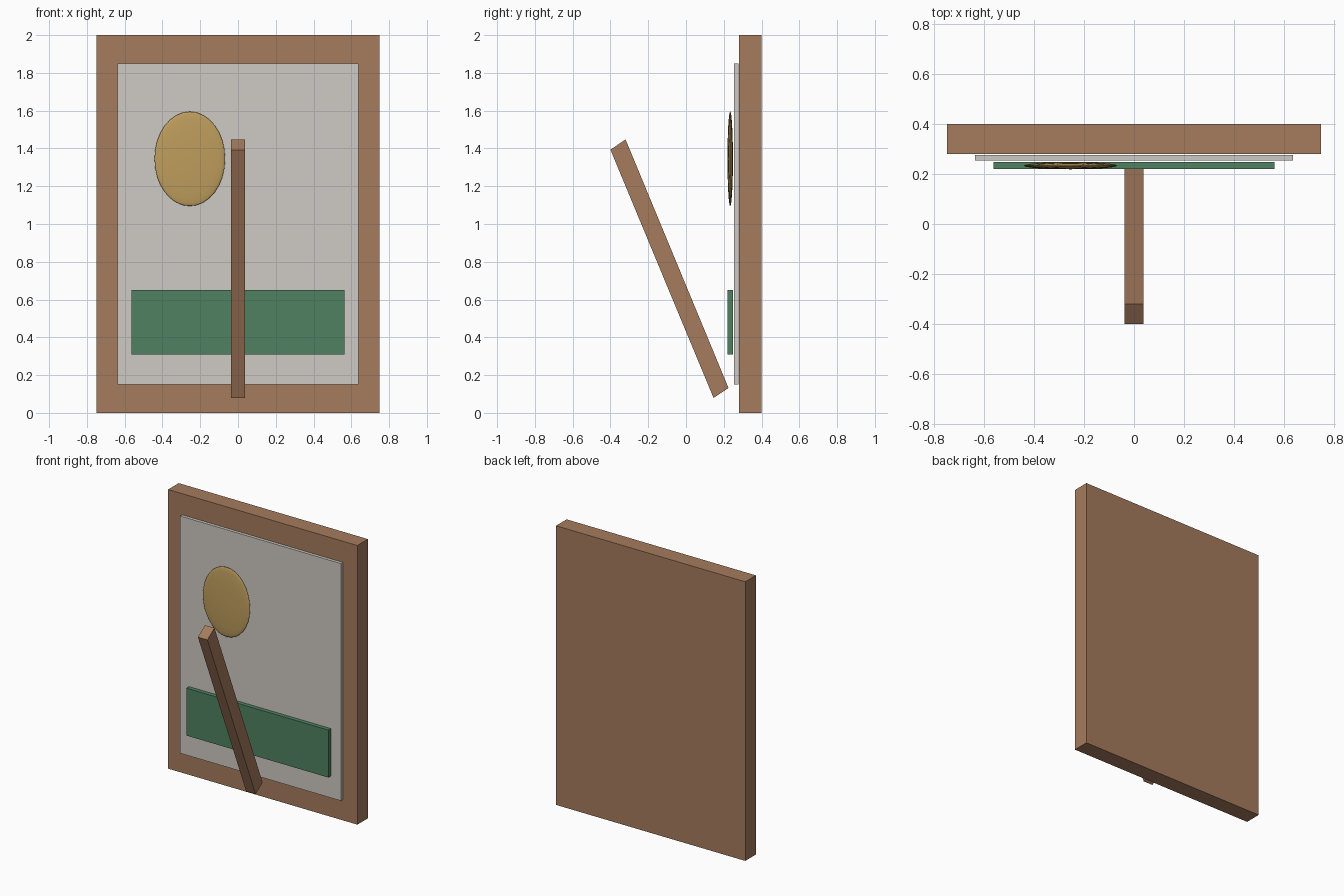
import bpy
import bmesh

if "Cube" in bpy.data.objects:
    bpy.data.objects.remove(bpy.data.objects["Cube"])


def material(name, rgb):
    m = bpy.data.materials.new(name)
    m.diffuse_color = (*rgb, 1)
    m.use_nodes = True
    m.node_tree.nodes["Principled BSDF"].inputs["Base Color"].default_value = m.diffuse_color
    return m


wood = material("wood", (0.38, 0.20, 0.11))
paper = material("paper", (0.62, 0.59, 0.55))
green = material("green", (0.08, 0.22, 0.12))
gold = material("gold", (0.52, 0.34, 0.11))


def prism(name, profile, x0, x1, mat):
    """Extrude a (y, z) outline from x0 to x1."""
    bm = bmesh.new()
    face = bm.faces.new([bm.verts.new((x0, y, z)) for y, z in profile])
    ext = bmesh.ops.extrude_face_region(bm, geom=[face])["geom"]
    verts = [g for g in ext if isinstance(g, bmesh.types.BMVert)]
    bmesh.ops.translate(bm, verts=verts, vec=(x1 - x0, 0, 0))
    bmesh.ops.recalc_face_normals(bm, faces=bm.faces)
    mesh = bpy.data.meshes.new(name)
    bm.to_mesh(mesh)
    bm.free()
    mesh.materials.append(mat)
    ob = bpy.data.objects.new(name, mesh)
    bpy.context.collection.objects.link(ob)
    return ob


def box(name, x, y, z, mat):
    return prism(name, [(y[0], z[0]), (y[1], z[0]), (y[1], z[1]), (y[0], z[1])], x[0], x[1], mat)


# Backing board and the picture panel on its front
box("frame_board", (-0.75, 0.75), (0.28, 0.40), (0, 2), wood)
box("picture_panel", (-0.637, 0.637), (0.255, 0.277), (0.15, 1.85), paper)

# Raised picture shapes: field and sun
box("field_strip", (-0.563, 0.563), (0.22, 0.249), (0.31, 0.65), green)
bpy.ops.mesh.primitive_uv_sphere_add(segments=32, ring_count=16, radius=1, location=(-0.255, 0.234, 1.345))
sun = bpy.context.object
sun.name = "sun_disc"
sun.scale = (0.187, 0.0145, 0.25)
bpy.ops.object.transform_apply(location=False, rotation=False, scale=True)
sun.data.materials.append(gold)
bpy.ops.object.shade_smooth_by_angle()

# Slanted prop leg with skewed ends
prism("prop_leg", [(-0.40, 1.393), (-0.32, 1.448), (0.225, 0.132), (0.146, 0.079)], -0.0375, 0.0375, wood)
